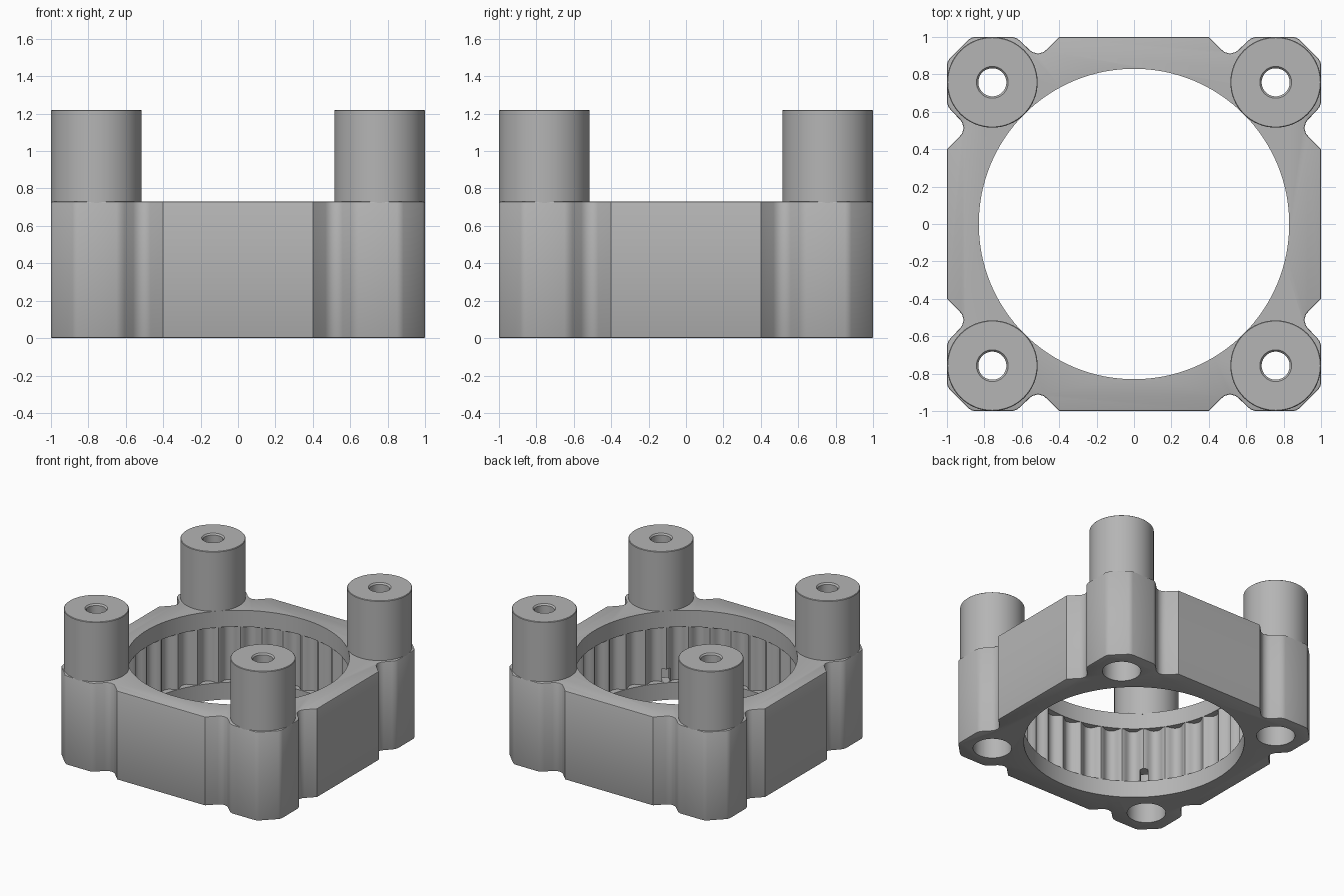
import bpy, bmesh, math

cube = bpy.data.objects.get("Cube")
if cube:
    bpy.data.objects.remove(cube, do_unlink=True)

HEIGHT, TOP = 0.73, 1.22      # body height, post height
BOLT = 0.7575                 # bolt centre offset in x and y
BORE, TEETH = 0.83, 32
CORNERS = [(1, 1), (-1, 1), (-1, -1), (1, -1)]

grey = bpy.data.materials.new("satin grey")
grey.use_nodes = True
colour = (0.46, 0.46, 0.46, 1)
grey.diffuse_color = colour
grey.node_tree.nodes["Principled BSDF"].inputs["Base Color"].default_value = colour


def make_object(name, bm):
    bmesh.ops.recalc_face_normals(bm, faces=bm.faces[:])
    mesh = bpy.data.meshes.new(name)
    bm.to_mesh(mesh)
    bm.free()
    mesh.materials.append(grey)
    obj = bpy.data.objects.new(name, mesh)
    bpy.context.collection.objects.link(obj)
    return obj


def prism(name, outline, low, high, bevel=0):
    bm = bmesh.new()
    base = bm.faces.new([bm.verts.new((x, y, low)) for x, y in outline])
    top = bmesh.ops.extrude_face_region(bm, geom=[base])["geom"]
    bmesh.ops.translate(bm, vec=(0, 0, high - low),
                        verts=[v for v in top if isinstance(v, bmesh.types.BMVert)])
    if bevel:
        rims = [e for e in bm.edges if e.verts[0].co.z == e.verts[1].co.z]
        bmesh.ops.bevel(bm, geom=rims, offset=bevel, segments=2,
                        profile=0.5, affect="EDGES")
    return make_object(name, bm)


def circle(radius, count, cx=0, cy=0):
    return [(cx + radius * math.cos(math.tau * i / count),
             cy + radius * math.sin(math.tau * i / count)) for i in range(count)]


def select_only(obj):
    bpy.ops.object.select_all(action="DESELECT")
    obj.select_set(True)
    bpy.context.view_layer.objects.active = obj


def cut(obj, cutter):
    mod = obj.modifiers.new("cut", "BOOLEAN")
    mod.operation = "DIFFERENCE"
    mod.solver = "EXACT"
    mod.object = cutter
    select_only(obj)
    bpy.ops.object.modifier_apply(modifier=mod.name)
    bpy.data.objects.remove(cutter, do_unlink=True)


def smooth(obj, angle):
    select_only(obj)
    bpy.ops.object.shade_smooth_by_angle(angle=math.radians(angle))


# Outline: flat side, rounded notch, corner boss; mirrored over the diagonal
half = [(0.4, 1), (0.468, 0.932), (0.485, 0.919), (0.513, 0.911), (0.542, 0.919),
        (0.56, 0.932), (0.605, 0.976), (0.625, 0.992), (0.65, 1),
        (0.85, 1), (0.868, 0.996), (0.884, 0.986)]
corner = [(y, x) for x, y in half] + half[::-1]
outline = []
for turn in range(4):
    for x, y in corner:
        for _ in range(turn):
            x, y = -y, x
        outline.append((x, y))
body = prism("housing_body", outline, 0, HEIGHT, 0.008)

# Main bore and the recessed band of rounded internal teeth
cut(body, prism("bore_cutter", circle(BORE, 128), -0.1, HEIGHT + 0.1))
steps = TEETH * 10
teeth = []
for i in range(steps):
    a = math.tau * i / steps
    r = BORE + 0.001 + 0.05 * (1 - abs(math.cos(a * TEETH / 2)) ** 3)
    teeth.append((r * math.cos(a), r * math.sin(a)))
cut(body, prism("tooth_cutter", teeth, 0.14, 0.595))

# Bolt holes: wide from below, narrow at the top
for sx, sy in CORNERS:
    cx, cy = sx * BOLT, sy * BOLT
    cut(body, prism("counterbore_cutter", circle(0.145, 48, cx, cy), -0.1, 0.6))
    cut(body, prism("bolt_cutter", circle(0.077, 40, cx, cy), 0.5, HEIGHT + 0.1))

# Small slots linking the two front bolt holes to the bore
for sx in (-1, 1):
    d = math.sqrt(0.5)
    slot = [((u * d - w * d) * sx, -(u * d + w * d))
            for u, w in ((0.8, -0.03), (0.98, -0.03), (0.98, 0.03), (0.8, 0.03))]
    cut(body, prism("slot_cutter", slot, 0.141, 0.25))
smooth(body, 30)

# Tubular corner posts, turned from a closed wall profile
wall = [(0.2425, HEIGHT - 0.01), (0.2425, TOP - 0.004), (0.2385, TOP),
        (0.085, TOP), (0.075, TOP - 0.012), (0.075, HEIGHT - 0.01)]
SIDES = 64
for (sx, sy), place in zip(CORNERS, ("back_left", "back_right", "front_right", "front_left")):
    bm = bmesh.new()
    rings = []
    for r, z in wall:
        rings.append([bm.verts.new((x, y, z))
                      for x, y in circle(r, SIDES, sx * BOLT, sy * BOLT)])
    for k, ring in enumerate(rings):
        after = rings[(k + 1) % len(rings)]
        for i in range(SIDES):
            j = (i + 1) % SIDES
            bm.faces.new((ring[i], ring[j], after[j], after[i]))
    smooth(make_object(place + "_post", bm), 30)
